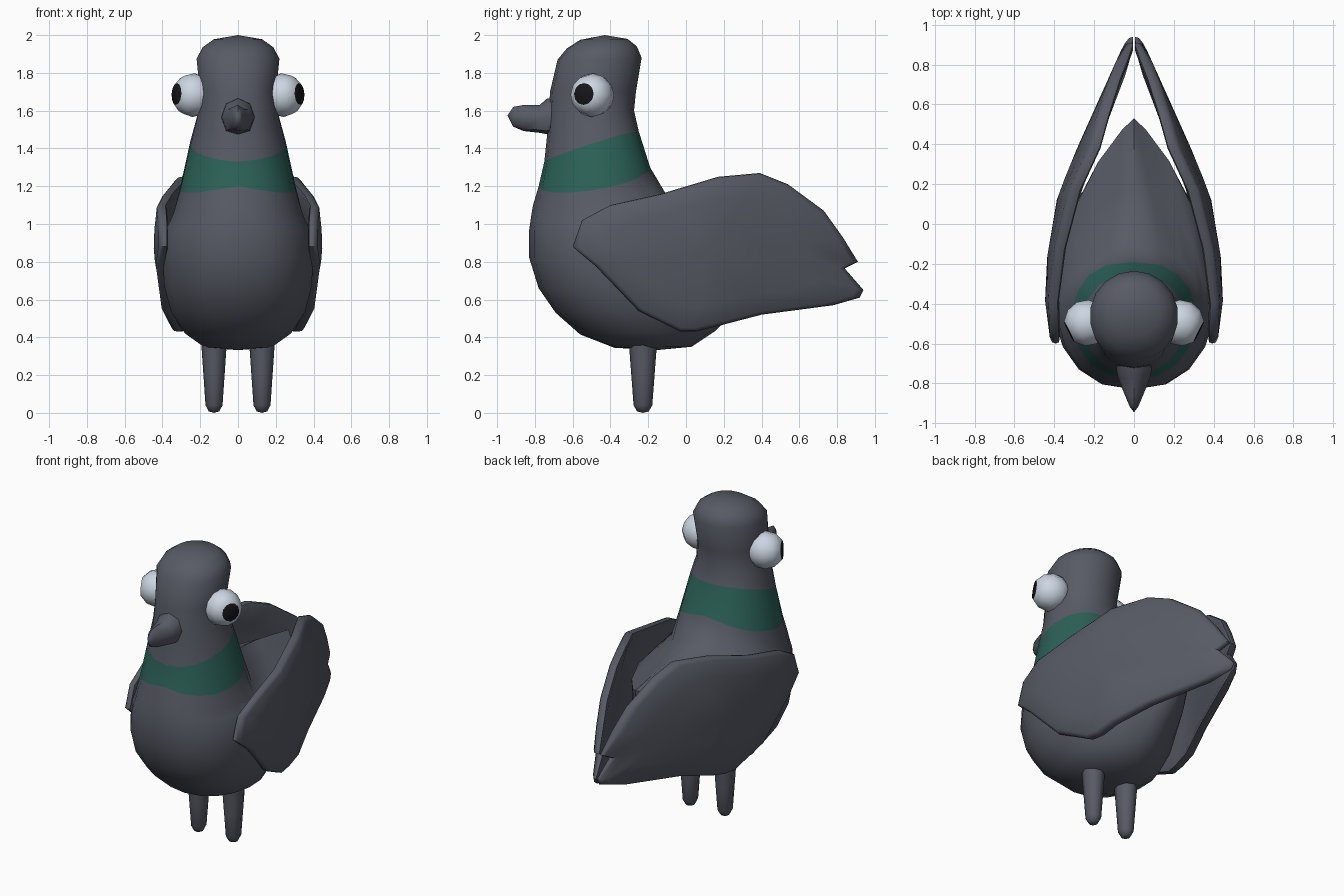
import bpy, bmesh, math
from mathutils import Vector, Matrix

if "Cube" in bpy.data.objects:
    bpy.data.objects.remove(bpy.data.objects["Cube"])


def material(name, rgb):
    m = bpy.data.materials.new(name)
    m.diffuse_color = (*rgb, 1)
    m.use_nodes = True
    m.node_tree.nodes["Principled BSDF"].inputs["Base Color"].default_value = m.diffuse_color
    return m


GREY = material("slate_grey", (0.096, 0.103, 0.13))
GREEN = material("neck_green", (0.024, 0.12, 0.095))
WHITE = material("eye_white", (0.60, 0.67, 0.76))
BLACK = material("pupil_black", (0.008, 0.008, 0.009))


def finish(name, bm, mats, angle=40):
    bmesh.ops.recalc_face_normals(bm, faces=bm.faces)
    me = bpy.data.meshes.new(name)
    bm.to_mesh(me)
    bm.free()
    for m in mats:
        me.materials.append(m)
    ob = bpy.data.objects.new(name, me)
    bpy.context.collection.objects.link(ob)
    bpy.ops.object.select_all(action='DESELECT')
    bpy.context.view_layer.objects.active = ob
    ob.select_set(True)
    bpy.ops.object.shade_smooth_by_angle(angle=math.radians(angle))
    return ob


def loft(bm, rings, start=None, end=None, coloured=()):
    """Skin closed rings of points; optional end points close the ends."""
    loops = [[bm.verts.new(p) for p in r] for r in rings]
    n = len(loops[0])
    for k, (a, b) in enumerate(zip(loops, loops[1:])):
        for i in range(n):
            j = (i + 1) % n
            f = bm.faces.new((a[i], a[j], b[j], b[i]))
            f.material_index = 1 if k in coloured else 0
    for loop, tip in ((loops[0], start), (loops[-1], end)):
        if tip is not None:
            v = bm.verts.new(tip)
            for i in range(n):
                bm.faces.new((loop[i], loop[(i + 1) % n], v))


# Body, neck and head: tilted rings, pointed towards the tail
# z front, z back, y front, y widest, y back, half width, back pointedness, sag
BODY = [
    (.345, .35, -.38, -.18, .03, .18, .5, 0),
    (.415, .43, -.56, -.23, .15, .285, .6, 0),
    (.53, .55, -.69, -.30, .28, .36, .75, 0),
    (.66, .70, -.78, -.37, .42, .395, .85, 0),
    (.82, .88, -.83, -.40, .51, .405, .88, 0),
    (.97, 1.08, -.83, -.40, .53, .39, .88, -.03),
    (1.04, 1.14, -.82, -.42, .20, .365, .7, -.06),
    (1.10, 1.165, -.81, -.44, -.11, .345, .45, -.07),
    (1.20, 1.30, -.78, -.47, -.19, .31, .37, -.07),
    (1.33, 1.49, -.75, -.49, -.25, .255, .43, .015),
    (1.52, 1.60, -.73, -.49, -.275, .22, .48, 0),
    (1.70, 1.70, -.72, -.48, -.265, .205, .5, 0),
    (1.87, 1.88, -.68, -.46, -.235, .222, .5, 0),
    (1.93, 1.94, -.63, -.45, -.26, .19, .5, 0),
    (1.975, 1.98, -.56, -.44, -.31, .13, .5, 0),
]
SEG = 18


def body_ring(zf, zb, yf, ym, yb, w, e, sag):
    pts = []
    for i in range(SEG):
        t = 2 * math.pi * i / SEG
        c, s = math.cos(t), math.sin(t)
        y = ym + c * ((yb - ym) if c > 0 else (ym - yf))
        x = math.copysign(w * abs(s) ** (2 * (e if c > 0 else .43)), s)
        droop = 1 + (1.2 * max(0, c) if zb < 1.2 else 0)   # sloping shoulders
        pts.append((x, y, zf + (zb - zf) * (y - yf) / (yb - yf) + sag * abs(s) * droop))
    return pts


bm = bmesh.new()
loft(bm, [body_ring(*r) for r in BODY], (0, -.16, .332), (0, -.43, 2.0), coloured=(8,))
finish("body", bm, [GREY, GREEN], 60)

# Beak: y, half width, low z, high z
BEAK = [(-.66, .09, 1.46, 1.67), (-.735, .088, 1.465, 1.665), (-.775, .08, 1.475, 1.63),
        (-.86, .045, 1.485, 1.63), (-.915, .022, 1.51, 1.62)]
bm = bmesh.new()
loft(bm, [[(w * math.sin(a), y, (lo + hi) / 2 + (hi - lo) / 2 * max(-.9, math.cos(a)))
           for a in (math.tau * i / 8 for i in range(8))] for y, w, lo, hi in BEAK],
     end=(0, -.945, 1.575))
finish("beak", bm, [GREY], 50)

# Wing outline in side view (y, z)
WING = [(-.60, .88), (-.55, 1.02), (-.40, 1.10), (-.13, 1.16), (.17, 1.25), (.39, 1.27),
        (.54, 1.21), (.73, 1.07), (.83, .93), (.91, .80), (.84, .765), (.94, .65), (.92, .61),
        (.78, .57), (.40, .52), (.17, .46), (.05, .43), (-.03, .43), (-.25, .54), (-.48, .78)]
CENTRE = Vector((.12, .85))
ENVELOPE = [(-.62, .415), (-.4, .447), (-.18, .438), (.17, .38), (.95, .03)]


def wing_x(y, z):
    """Outer wing surface, curving in towards the tail and the lower edge."""
    for (y0, x0), (y1, x1) in zip(ENVELOPE, ENVELOPE[1:]):
        if y <= y1:
            break
    x = x0 + (x1 - x0) * (y - y0) / (y1 - y0)
    return x - (.45 if z > .9 else .3) * (z - .9) ** 2 * min(1, x / .3)


def wing_point(side, p, scale, depth):
    y, z = CENTRE + (Vector(p) - CENTRE) * scale
    # thinner at the leading edge
    thick = .05 + .015 * min(1, max(0, (y + .55) / .7))
    return (side * max(.004, wing_x(y, z) - thick * depth), y, z)


for side, label in ((1, "right"), (-1, "left")):
    # Wing
    bm = bmesh.new()
    layers = [(.4, 0), (.7, 0), (.955, 0), (.99, .15), (1, .5), (.99, .85), (.955, 1), (.7, 1), (.4, 1)]
    loft(bm, [[wing_point(side, p, s, d) for p in WING] for s, d in layers],
         wing_point(side, CENTRE, 1, 0), wing_point(side, CENTRE, 1, 1))
    finish(label + "_wing", bm, [GREY], 50)

    # Leg: z, radius
    bm = bmesh.new()
    loft(bm, [[(side * .127 + r * math.cos(a), -.228 + r * 1.1 * math.sin(a), z)
               for a in (math.tau * i / 8 for i in range(8))]
              for z, r in ((.008, .028), (.04, .045), (.2, .056), (.36, .067), (.46, .075))],
         (side * .127, -.228, 0), (side * .127, -.228, .47))
    finish(label + "_leg", bm, [GREY], 50)

    # Eye: ball with a flattened pole cap as pupil
    bm = bmesh.new()
    bmesh.ops.create_uvsphere(bm, u_segments=12, v_segments=6, radius=.116)
    flat = .116 * math.cos(math.pi / 6)
    for v in bm.verts:
        v.co.z = min(v.co.z, flat)
    for f in bm.faces:
        f.material_index = 1 if f.calc_center_median().z > flat - .002 else 0
    look = Vector((side * .88, -.44, .06)).to_track_quat('Z', 'Y').to_matrix().to_4x4()
    bm.transform(Matrix.Translation((side * .236, -.496, 1.682)) @ look)
    finish(label + "_eye", bm, [WHITE, BLACK], 50)
